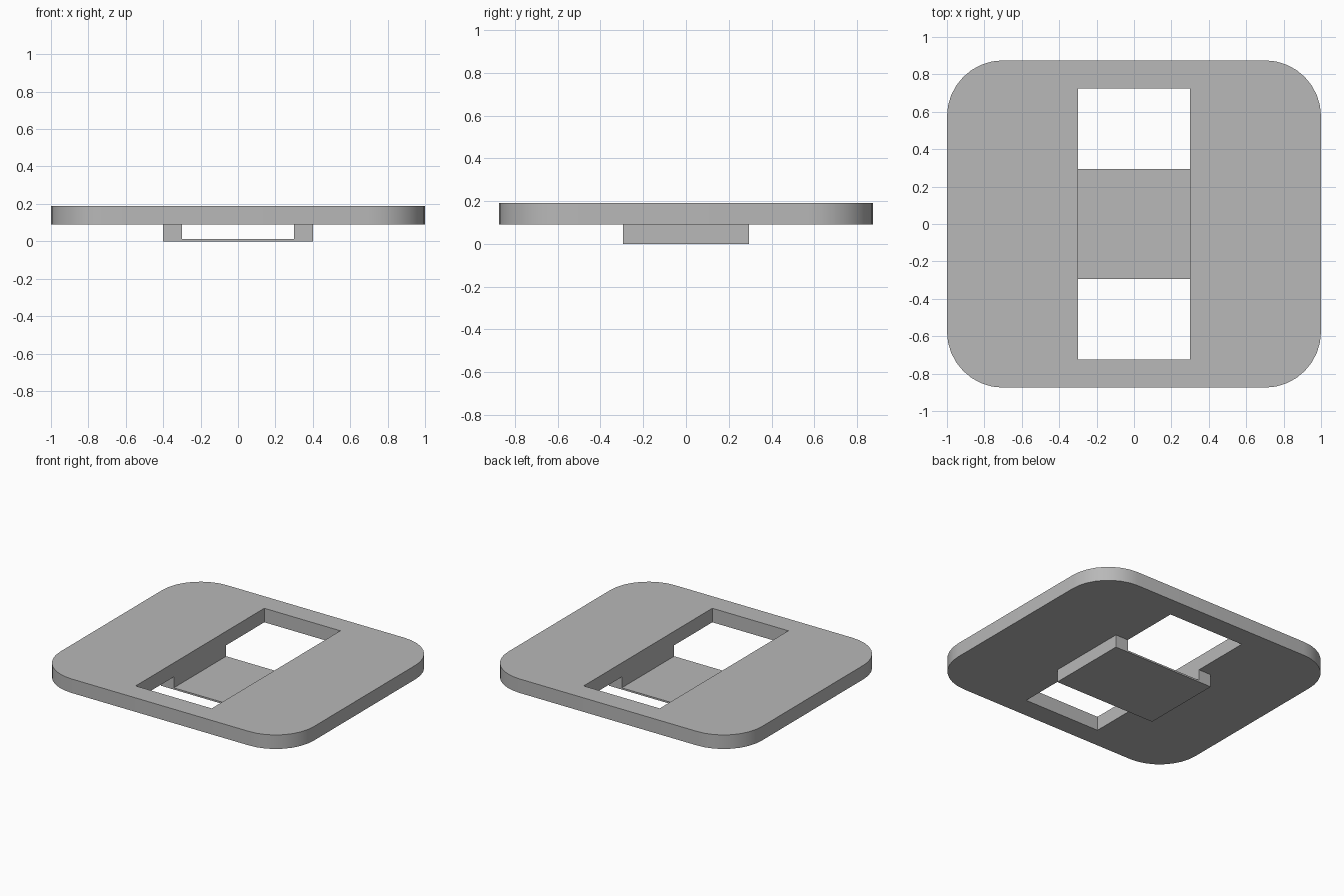
import bpy
import math

if "Cube" in bpy.data.objects:
    bpy.data.objects.remove(bpy.data.objects["Cube"], do_unlink=True)

HALF_X, HALF_Y, RADIUS = 1.0, 0.875, 0.3
SLOT_X, SLOT_Y = 0.3, 0.725
LOW, TOP = 0.09, 0.19

grey = bpy.data.materials.new("plain_grey")
grey.use_nodes = True
colour = (0.48, 0.48, 0.48, 1)
grey.diffuse_color = colour
grey.node_tree.nodes["Principled BSDF"].inputs["Base Color"].default_value = colour


def prism(name, outline, depth):
    """Extrude a closed counter-clockwise outline along the depth vector."""
    n = len(outline)
    verts = list(outline) + [tuple(a + d for a, d in zip(p, depth)) for p in outline]
    faces = [tuple(reversed(range(n))), tuple(range(n, 2 * n))]
    faces += [(i, (i + 1) % n, (i + 1) % n + n, i + n) for i in range(n)]
    mesh = bpy.data.meshes.new(name)
    mesh.from_pydata(verts, [], faces)
    mesh.materials.append(grey)
    obj = bpy.data.objects.new(name, mesh)
    bpy.context.collection.objects.link(obj)
    return obj


# Rounded plate
outline = []
for k, (sx, sy) in enumerate([(1, 1), (-1, 1), (-1, -1), (1, -1)]):
    for step in range(9):
        a = math.radians(90 * (k + step / 8))
        outline.append((sx * (HALF_X - RADIUS) + RADIUS * math.cos(a),
                        sy * (HALF_Y - RADIUS) + RADIUS * math.sin(a), LOW))
plate = prism("plate", outline, (0, 0, TOP - LOW))

# Rectangular slot through the plate
slot = [(sx * SLOT_X, sy * SLOT_Y, LOW - 0.1)
        for sx, sy in [(1, 1), (-1, 1), (-1, -1), (1, -1)]]
cutter = prism("slot_cutter", slot, (0, 0, 0.4))
cut = plate.modifiers.new("slot", 'BOOLEAN')
cut.object = cutter
cut.operation = 'DIFFERENCE'
cut.solver = 'EXACT'
bpy.context.view_layer.objects.active = plate
plate.select_set(True)
bpy.ops.object.modifier_apply(modifier=cut.name)
bpy.data.objects.remove(cutter, do_unlink=True)
bpy.ops.object.select_all(action='DESELECT')
plate.select_set(True)
bpy.ops.object.shade_smooth_by_angle(angle=math.radians(30))

# U-shaped bracket hanging under the plate
half = [(0.4, 0), (0.4, LOW), (SLOT_X, LOW), (SLOT_X, 0.012)]
profile = half + [(-x, z) for x, z in reversed(half)]
bracket = prism("bracket", [(x, -0.295, z) for x, z in profile], (0, 0.59, 0))

# Bracket profile runs in the xz plane, so turn its faces outward
import bmesh
bm = bmesh.new()
bm.from_mesh(bracket.data)
bmesh.ops.recalc_face_normals(bm, faces=bm.faces)
bm.to_mesh(bracket.data)
bm.free()
